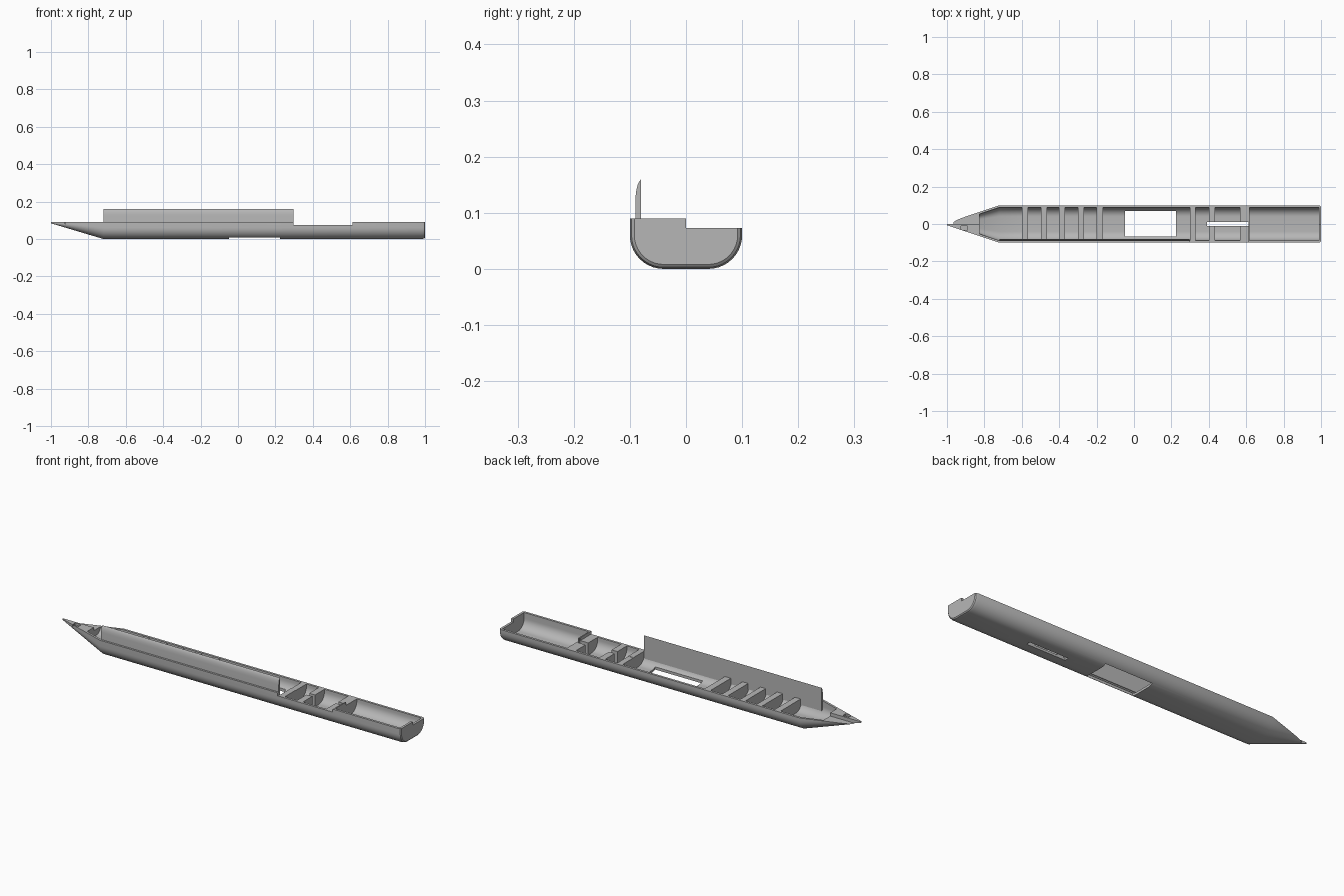
import bpy, bmesh, math

if "Cube" in bpy.data.objects:
    bpy.data.objects.remove(bpy.data.objects["Cube"])

grey = bpy.data.materials.new("light grey plastic")
grey.diffuse_color = (0.47, 0.47, 0.47, 1)
grey.use_nodes = True
grey.node_tree.nodes["Principled BSDF"].inputs["Base Color"].default_value = grey.diffuse_color
TOP = 0.09  # height of the split plane


def section(inset, top, steps=10):
    """U-shaped cross-section (y, z), shrunk inward by inset."""
    r = 0.06 - inset
    right = [(0.1 - inset, top)]
    for i in range(steps + 1):
        a = math.radians(90 * i / steps)
        right.append((0.04 + r * math.cos(a), 0.06 - r * math.sin(a)))
    return right + [(-y, z) for y, z in reversed(right)]


def loft(name, rings):
    """Closed solid through rings of 3D points."""
    bm = bmesh.new()
    rows = [[bm.verts.new(p) for p in ring] for ring in rings]
    n = len(rows[0])
    for a, b in zip(rows, rows[1:]):
        for i in range(n):
            j = (i + 1) % n
            bm.faces.new((a[i], a[j], b[j], b[i]))
    bm.faces.new(rows[0])
    bm.faces.new(rows[-1])
    bmesh.ops.recalc_face_normals(bm, faces=bm.faces)
    me = bpy.data.meshes.new(name)
    bm.to_mesh(me)
    bm.free()
    me.materials.append(grey)
    ob = bpy.data.objects.new(name, me)
    bpy.context.collection.objects.link(ob)
    return ob


def hull_loft(name, stations, top):
    """stations: (x, inset, scale toward the nose tip line)."""
    return loft(name, [[(x, y * s, TOP + (z - TOP) * s) for y, z in section(o, top)]
                       for x, o, s in stations])


def box(name, x0, x1, y0, y1, z0, z1):
    return loft(name, [[(x, y0, z0), (x, y1, z0), (x, y1, z1), (x, y0, z1)]
                       for x in (x0, x1)])


# outer shell with tapered nose and softened tail end
hull = hull_loft("hull_shell", [(-1, 0, 0.07), (-0.72, 0, 1), (0.985, 0, 1),
                                (0.996, 0.003, 1), (1, 0.008, 1)], TOP)

cutters = []
# compartments; the material left between them forms the ribs and bulkheads
T = 0.012
cutters.append(hull_loft("cut_nose_bay", [(-0.825, T, 0.61), (-0.72, T, 1), (-0.6, T, 1)], 0.13))
for x0, x1 in [(-0.567, -0.497), (-0.465, -0.4), (-0.37, -0.3), (-0.267, -0.2),
               (-0.166, 0.3), (0.33, 0.4), (0.433, 0.567), (0.618, 0.988)]:
    cutters.append(hull_loft("cut_bay", [(x0, T, 1), (x1, T, 1)], 0.13))
# lowered rim on the back half, side notch, rib tops
cutters.append(box("cut_rim", -1.1, 1.1, 0, 0.2, 0.073, 0.2))
cutters.append(box("cut_side_notch", 0.297, 0.612, -0.2, 0.1, 0.0745, 0.21))
cutters.append(box("cut_rib_tops", -0.61, -0.15, -0.0878, 0.0878, 0.0705, 0.22))
# window and slot in the floor, small groove in the nose
cutters.append(box("cut_window", -0.047, 0.224, -0.068, 0.07, -0.1, 0.05))
cutters.append(box("cut_slot", 0.39, 0.613, -0.011, 0.011, -0.1, 0.15))
cutters.append(box("cut_nose_groove", -0.925, -0.89, -0.033, -0.01, 0.08, 0.2))

for c in cutters:
    m = hull.modifiers.new("cut", 'BOOLEAN')
    m.operation = 'DIFFERENCE'
    m.solver = 'EXACT'
    m.object = c
bpy.context.view_layer.update()
dg = bpy.context.evaluated_depsgraph_get()
cut_mesh = bpy.data.meshes.new_from_object(hull.evaluated_get(dg))
hull.modifiers.clear()
hull.data = cut_mesh
for c in cutters:
    bpy.data.objects.remove(c, do_unlink=True)

# tall thin side wall with a curved top edge
prof = [(-0.09, 0.04), (-0.09, 0.128), (-0.0885, 0.14), (-0.086, 0.15),
        (-0.083, 0.156), (-0.08, 0.16), (-0.08, 0.04)]
wall = loft("tall_side_wall", [[(x, y, z) for y, z in prof] for x in (-0.72, 0.296)])

for ob in (hull, wall):
    bpy.ops.object.select_all(action='DESELECT')
    ob.select_set(True)
    bpy.context.view_layer.objects.active = ob
    bpy.ops.object.shade_smooth_by_angle(angle=math.radians(30))
